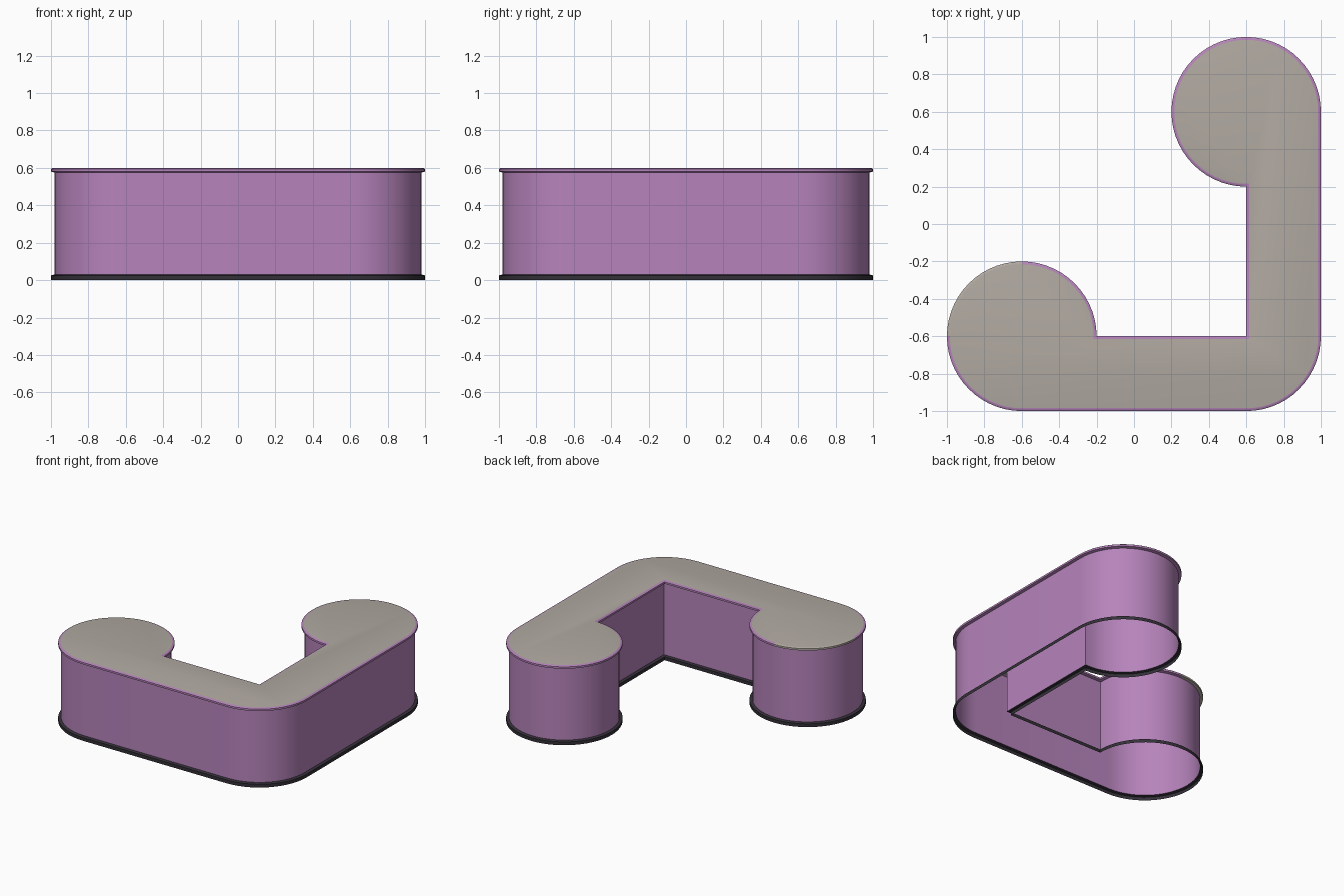
import bpy, bmesh
from math import sin, cos, asin, radians, degrees

if "Cube" in bpy.data.objects:
    bpy.data.objects.remove(bpy.data.objects["Cube"])

SEG = 14  # segments per quarter turn


def material(name, rgb):
    m = bpy.data.materials.new(name)
    m.diffuse_color = (*rgb, 1)
    m.use_nodes = True
    m.node_tree.nodes["Principled BSDF"].inputs["Base Color"].default_value = m.diffuse_color
    return m


purple = material("purple panel", (0.47, 0.23, 0.50))
dark = material("dark plinth", (0.035, 0.03, 0.04))
stone = material("warm grey top", (0.44, 0.40, 0.36))


def arc(cx, cy, r, a0, a1, n):
    return [(cx + r * cos(radians(a0 + (a1 - a0) * i / n)),
             cy + r * sin(radians(a0 + (a1 - a0) * i / n))) for i in range(n + 1)]


def outline(d):
    """Counter plan, inset by d: L shape with a round lobe on each end."""
    r = 0.4 - d
    a = degrees(asin(d / r))
    pts = arc(0.6, -0.6, r, -90, 0, SEG)
    pts += arc(0.6, 0.6, r, 0, 270, 3 * SEG)[:-1]
    pts += [(0.6 + d, 0.6 - r * cos(radians(a)))]
    pts += [(0.6 + d, -0.6 - d)]
    pts += [(-0.6 + r * cos(radians(a)), -0.6 - d)]
    pts += arc(-0.6, -0.6, r, 0, 270, 3 * SEG)[1:]
    return pts


def part(name, profile, mats, cap=False):
    """Sweep an (inset, height) profile around the plan, optionally capped."""
    bm = bmesh.new()
    rings = [[bm.verts.new((x, y, z)) for x, y in outline(d)] for d, z in profile]
    n = len(rings[0])
    for low, high in zip(rings, rings[1:]):
        for i in range(n):
            j = (i + 1) % n
            f = bm.faces.new((low[i], low[j], high[j], high[i]))
            c = f.calc_center_median()
            # one quarter of the left lobe's lip is left in the top's colour
            if len(mats) > 1 and c.x < -0.6 and c.y > -0.6:
                f.material_index = 1
    if cap:
        bm.faces.new(rings[-1]).material_index = len(mats) - 1
    me = bpy.data.meshes.new(name)
    bm.to_mesh(me)
    bm.free()
    ob = bpy.data.objects.new(name, me)
    bpy.context.collection.objects.link(ob)
    for m in mats:
        me.materials.append(m)
    bpy.ops.object.select_all(action='DESELECT')
    ob.select_set(True)
    bpy.context.view_layer.objects.active = ob
    bpy.ops.object.shade_smooth_by_angle(angle=radians(30))
    return ob


# dark kick plinth, open underneath
part("plinth", [(0, 0), (0, 0.025), (0.02, 0.03)], [dark])
# wall panels
part("counter_wall", [(0.02, 0.03), (0.02, 0.575)], [purple])
# worktop with an overhanging bevelled lip
part("worktop", [(0.02, 0.575), (0, 0.58), (0, 0.594), (0.005, 0.598), (0.015, 0.6)],
     [purple, stone], cap=True)
